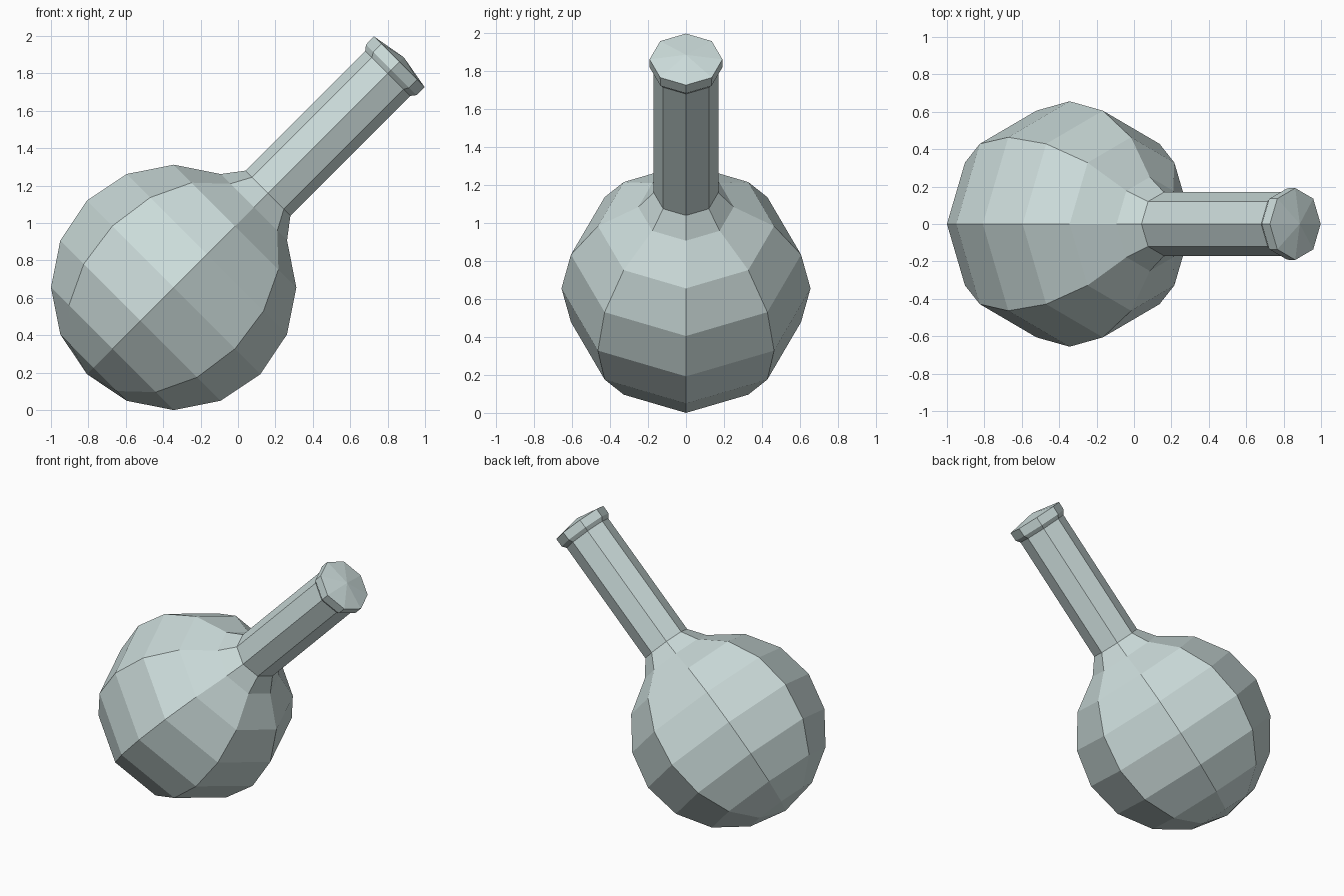
import bpy, bmesh, math
from mathutils import Matrix

if "Cube" in bpy.data.objects:
    bpy.data.objects.remove(bpy.data.objects["Cube"])

SIDES = 8
R = 0.656                      # bulb radius
CENTRE = (-0.344, 0.0, R)      # bulb centre

glass = bpy.data.materials.new("pale_grey_green_glass")
glass.diffuse_color = (0.60, 0.71, 0.70, 1.0)
glass.use_nodes = True
glass.node_tree.nodes["Principled BSDF"].inputs["Base Color"].default_value = glass.diffuse_color

# Profile (radius, height along the axis): bulb rings, flared neck, lip, shallow cap
profile = [(R * math.sin(a), -R * math.cos(a))
           for a in (math.radians(22.5 * i) for i in range(1, 8))]
profile += [(0.17, 0.713), (0.17, 1.618), (0.191, 1.645), (0.192, 1.706)]
BOTTOM, TOP = -R, 1.74

# Revolve the profile into eight flat sides
bm = bmesh.new()
rings = [[bm.verts.new((r * math.cos(2 * math.pi * k / SIDES),
                        r * math.sin(2 * math.pi * k / SIDES), h))
          for k in range(SIDES)] for r, h in profile]
low = bm.verts.new((0, 0, BOTTOM))
high = bm.verts.new((0, 0, TOP))
for k in range(SIDES):
    n = (k + 1) % SIDES
    for a, b in zip(rings, rings[1:]):
        bm.faces.new((a[k], a[n], b[n], b[k]))
    bm.faces.new((low, rings[0][n], rings[0][k]))
    bm.faces.new((high, rings[-1][k], rings[-1][n]))

# Tilt the flask 45 degrees toward +x and rest the bulb on the ground
bm.transform(Matrix.Translation(CENTRE) @ Matrix.Rotation(math.radians(45), 4, 'Y'))
bmesh.ops.recalc_face_normals(bm, faces=bm.faces)

mesh = bpy.data.meshes.new("round_flask")
bm.to_mesh(mesh)
bm.free()
mesh.materials.append(glass)
flask = bpy.data.objects.new("round_flask", mesh)
bpy.context.collection.objects.link(flask)
